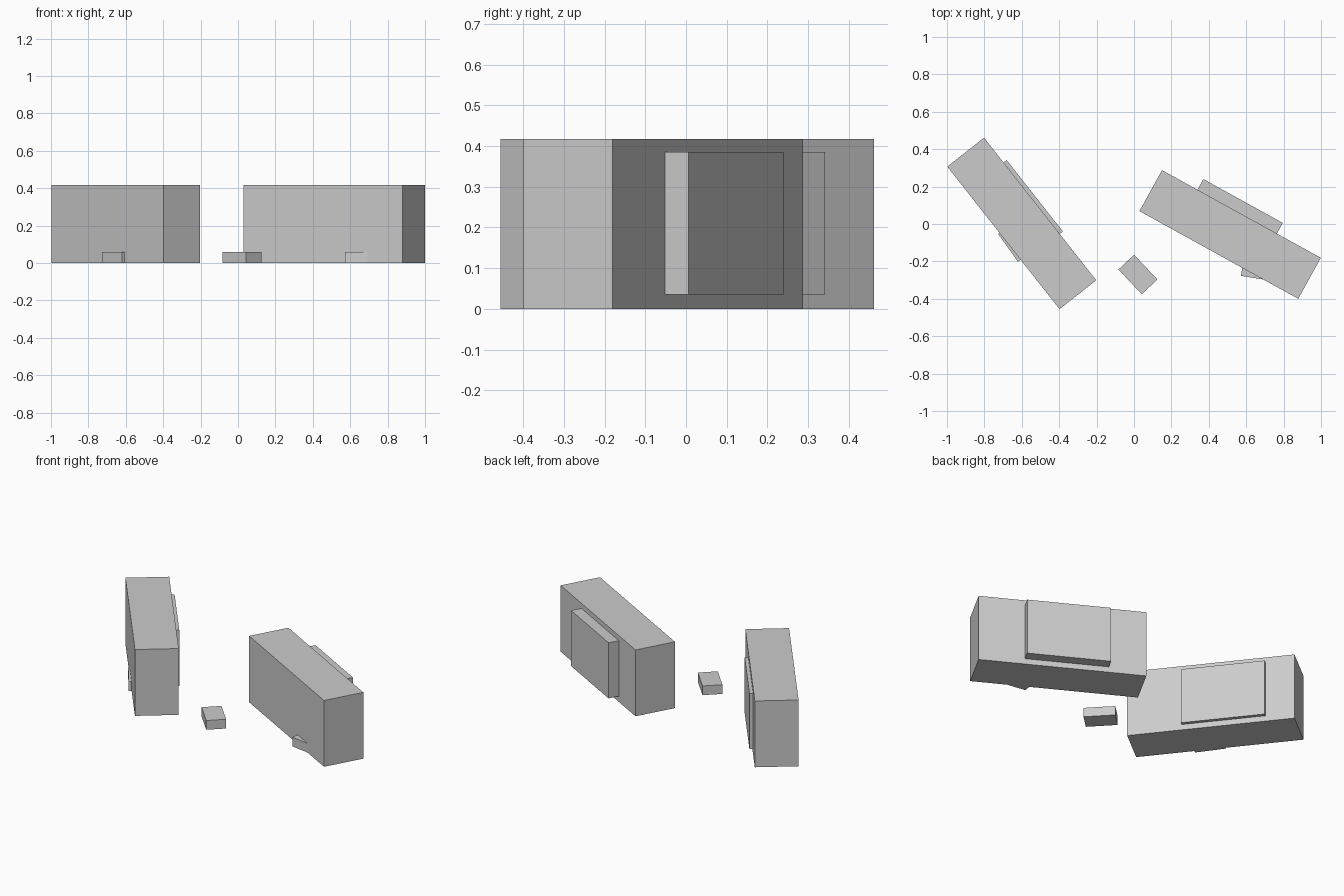
import bpy
import math
from mathutils import Matrix

if "Cube" in bpy.data.objects:
    bpy.data.objects.remove(bpy.data.objects["Cube"])

# One plain grey for everything
grey = bpy.data.materials.new("plain_grey")
grey.diffuse_color = (0.6, 0.6, 0.6, 1)
grey.use_nodes = True
grey.node_tree.nodes["Principled BSDF"].inputs["Base Color"].default_value = grey.diffuse_color


def block(name, centre, size, angle):
    """Box turned about z; centre and size in x, y, z, angle in degrees."""
    bpy.ops.mesh.primitive_cube_add(size=1)
    ob = bpy.context.object
    ob.name = name
    ob.data.transform(Matrix.Diagonal((*size, 1)))
    ob.location = centre
    ob.rotation_euler.z = math.radians(angle)
    ob.data.materials.append(grey)


def slab_with_panel(side, x, y, angle, slide, proud):
    """Large upright slab with a thinner panel standing proud of its back."""
    length, depth, height, thick = 0.97, 0.25, 0.417, 0.1
    block(side + "_slab", (x, y, height / 2), (length, depth, height), angle)
    a = math.radians(angle)
    out = depth / 2 + proud - thick / 2
    px = x + slide * math.cos(a) - out * math.sin(a)
    py = y + slide * math.sin(a) + out * math.cos(a)
    block(side + "_panel", (px, py, 0.21), (0.485, thick, 0.35), angle)


slab_with_panel("left", -0.6, 0.003, -51.8, -0.073, 0.021)
slab_with_panel("right", 0.514, -0.056, -28.9, -0.026, 0.065)

# Small low blocks: one free, two partly sunk into the slabs
for name, x, y, angle in (("middle_block", 0.021, -0.27, -46.6),
                          ("left_block", -0.627, -0.0935, -54.3),
                          ("right_block", 0.671, -0.235, -9.3)):
    block(name, (x, y, 0.029), (0.182, 0.115, 0.058), angle)
